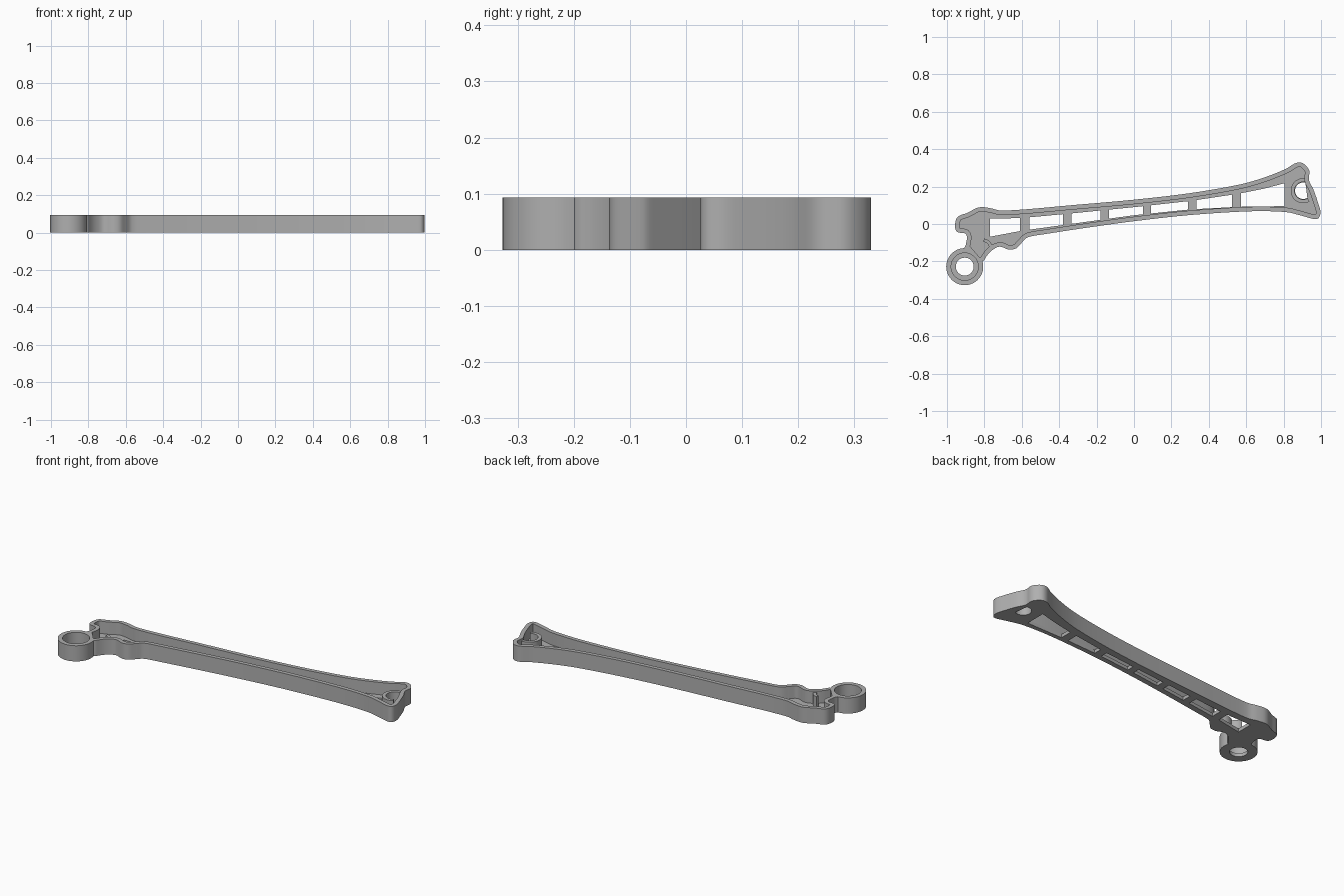
import bpy, math
from mathutils import Vector

if "Cube" in bpy.data.objects:
    bpy.data.objects.remove(bpy.data.objects["Cube"])

HEIGHT, FLOOR, WALL = 0.093, 0.02, 0.024
RING = Vector((-0.905, -0.228))
SOCKET = Vector((0.905, 0.178))

grey = bpy.data.materials.new("grey plastic")
grey.diffuse_color = (0.43, 0.43, 0.43, 1)
grey.use_nodes = True
grey.node_tree.nodes["Principled BSDF"].inputs["Base Color"].default_value = grey.diffuse_color

# Body edge, clockwise from the left of the neck
BODY = [(-0.90, -0.115), (-0.893, -0.07), (-0.905, -0.05), (-0.945, -0.043), (-0.957, -0.01),
        (-0.943, 0.038), (-0.89, 0.06), (-0.83, 0.089), (-0.77, 0.085), (-0.71, 0.072),
        (-0.56, 0.08), (-0.34, 0.1), (0, 0.13), (0.3, 0.165), (0.56, 0.21), (0.70, 0.25),
        (0.81, 0.294), (0.865, 0.326), (0.905, 0.324), (0.937, 0.285), (0.935, 0.235),
        (0.958, 0.187), (0.982, 0.12), (0.997, 0.06), (0.975, 0.026), (0.89, 0.046),
        (0.81, 0.064), (0.62, 0.068), (0.3, 0.048), (0, 0.015), (-0.24, -0.018),
        (-0.45, -0.05), (-0.565, -0.07), (-0.60, -0.1), (-0.63, -0.13), (-0.67, -0.137),
        (-0.72, -0.121), (-0.77, -0.15), (-0.803, -0.195)]


def arc(c, r, a0, a1, n):
    return [c + Vector((math.cos(a), math.sin(a))) * r
            for a in (math.radians(a0 + (a1 - a0) * i / n) for i in range(n + 1))]


def circle(c, r, n=32):
    return arc(c, r, 0, 360, n)[:-1]


def smooth(points, steps=4):
    """Open spline through all points."""
    p = [Vector(q) for q in points]
    p = [p[0]] + p + [p[-1]]
    out = []
    for a, b, c, d in zip(p, p[1:], p[2:], p[3:]):
        for i in range(steps):
            t = i / steps
            m0, m1 = (c - a) / 2, (d - b) / 2
            # keep tangents short where a long span meets a short one
            limit = (c - b).length * 1.2
            m0 = m0.normalized() * min(m0.length, limit)
            m1 = m1.normalized() * min(m1.length, limit)
            out.append(b * (2*t**3 - 3*t*t + 1) + m0 * (t**3 - 2*t*t + t)
                       + c * (3*t*t - 2*t**3) + m1 * (t**3 - t*t))
    return out + [p[-1]]


def edge_distance(q, loop):
    best = 9
    for a, b in zip(loop, loop[1:]):
        d = b - a
        t = max(0, min(1, (q - a).dot(d) / max(d.length_squared, 1e-9)))
        best = min(best, (q - a - d * t).length)
    return best


def inset(path, dist):
    """Offset a clockwise path inward, dropping points that crowd the edge."""
    out = []
    for i, q in enumerate(path):
        d = (path[min(i + 1, len(path) - 1)] - path[max(i - 1, 0)]).normalized()
        r = q + Vector((d.y, -d.x)) * dist
        if edge_distance(r, path) > dist * 0.96:
            out.append(r)
    return out


def plate(name, loops, z0, z1):
    """Extruded flat shape; inner loops become holes."""
    cu = bpy.data.curves.new(name, 'CURVE')
    cu.dimensions, cu.fill_mode, cu.extrude = '2D', 'BOTH', (z1 - z0) / 2
    for loop in loops:
        s = cu.splines.new('POLY')
        s.points.add(len(loop) - 1)
        for pt, q in zip(s.points, loop):
            pt.co = (q[0], q[1], 0, 1)
        s.use_cyclic_u = True
    cu.materials.append(grey)
    ob = bpy.data.objects.new(name, cu)
    ob.location.z = (z0 + z1) / 2
    bpy.context.collection.objects.link(ob)
    bpy.ops.object.select_all(action='DESELECT')
    ob.select_set(True)
    bpy.context.view_layer.objects.active = ob
    bpy.ops.object.convert(target='MESH')
    bpy.ops.object.shade_smooth_by_angle(angle=math.radians(30))
    return ob


def lerp_y(x, table):
    for (x0, y0), (x1, y1) in zip(table, table[1:]):
        if x0 <= x <= x1:
            return y0 + (y1 - y0) * (x - x0) / (x1 - x0)


body = smooth(BODY)
ring_edge = arc(RING, 0.099, 17, -268, 36)
outline = body + ring_edge

# Windows between the cross ribs
TOP = [(-0.78, 0.028), (-0.6, 0.032), (-0.34, 0.056), (0, 0.09), (0.3, 0.123),
       (0.56, 0.162), (0.7, 0.19), (0.82, 0.222)]
LOW = [(-0.78, -0.07), (-0.6, -0.036), (-0.34, 0.0), (0, 0.047), (0.3, 0.078),
       (0.56, 0.092), (0.82, 0.096)]
SPANS = [(-0.77, -0.61), (-0.56, -0.38), (-0.335, -0.178), (-0.134, 0.048),
         (0.09, 0.288), (0.335, 0.525), (0.572, 0.805)]
holes = []
for a, b in SPANS:
    xs = [a + (b - a) * i / 4 for i in range(5)]
    holes.append([(x, lerp_y(x, TOP)) for x in xs] + [(x, lerp_y(x, LOW)) for x in xs[::-1]])

# Hole in the socket floor, cut off along its slanted side
socket_hole = arc(SOCKET, 0.044, 75, 300, 20)

plate("floor", [outline, circle(RING, 0.048), socket_hole] + holes, 0, FLOOR)
plate("rim_wall", [outline, inset(body, WALL), circle(RING, 0.073)], FLOOR, HEIGHT)


# Curved ribs standing on the floor
def curved_rib(name, c, r_out, r_in, a0, a1, top):
    plate(name, [arc(c, r_out, a0, a1, 20) + arc(c, r_in, a1, a0, 20)], FLOOR, top)


curved_rib("socket_wall", SOCKET, 0.067, 0.047, 70, 300, 0.08)
curved_rib("corner_rib", Vector((-0.807, -0.128)), 0.05, 0.032, -10, 85, 0.085)
